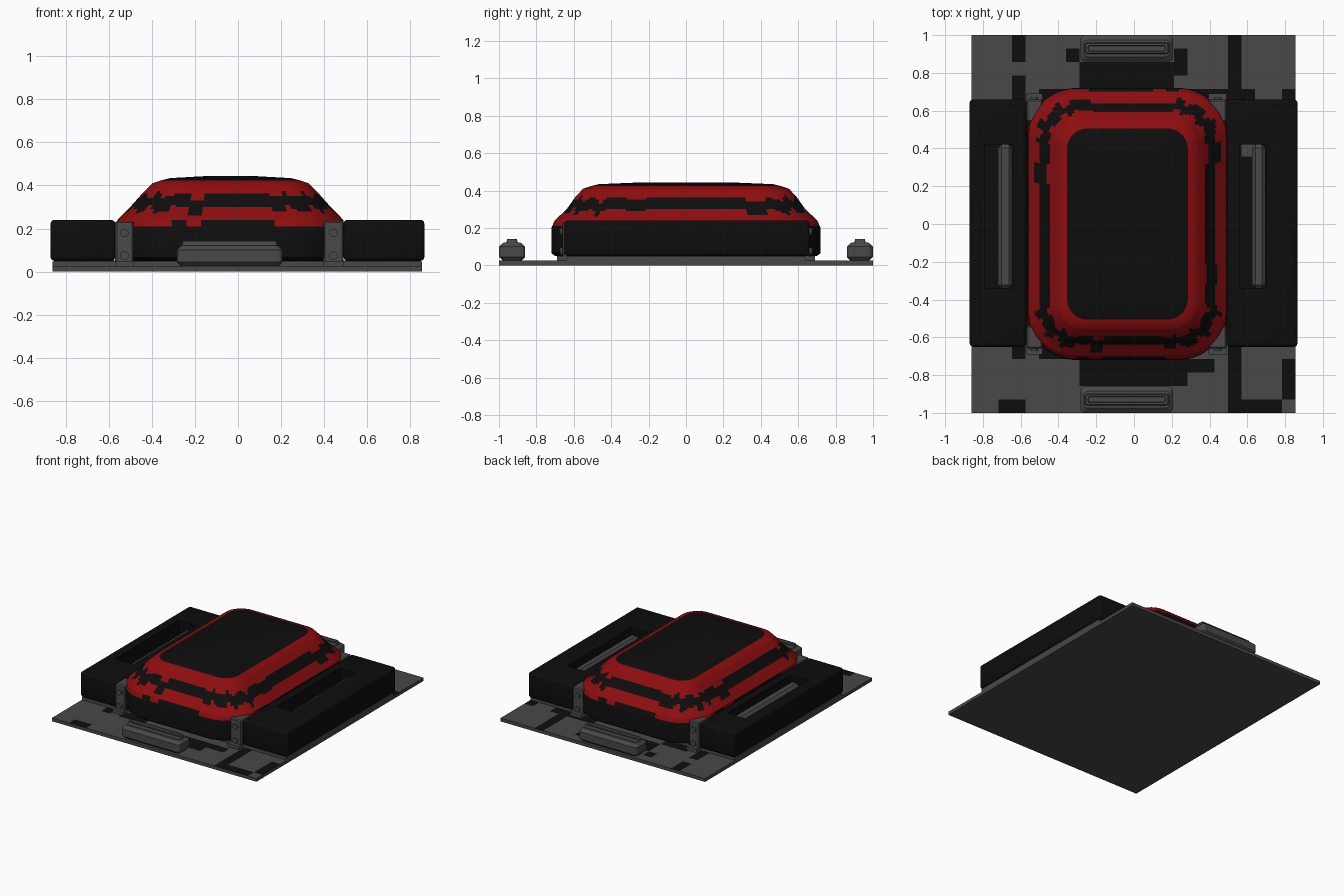
import bpy, bmesh, math
from mathutils import Vector

if "Cube" in bpy.data.objects:
    bpy.data.objects.remove(bpy.data.objects["Cube"])


def mat(name, rgb):
    m = bpy.data.materials.new(name)
    m.diffuse_color = (*rgb, 1)
    m.use_nodes = True
    m.node_tree.nodes["Principled BSDF"].inputs["Base Color"].default_value = m.diffuse_color
    return m


GREY = mat("dark grey", (0.065, 0.065, 0.065))
BLACK = mat("black", (0.004, 0.004, 0.004))
RED = mat("deep red", (0.27, 0.004, 0.005))
CX = -0.035  # centre line of the raised body


def finish(name, bm, mats, smooth=False):
    bmesh.ops.recalc_face_normals(bm, faces=bm.faces)
    me = bpy.data.meshes.new(name)
    bm.to_mesh(me)
    bm.free()
    for m in mats:
        me.materials.append(m)
    ob = bpy.data.objects.new(name, me)
    bpy.context.collection.objects.link(ob)
    if smooth:
        bpy.ops.object.select_all(action='DESELECT')
        ob.select_set(True)
        bpy.context.view_layer.objects.active = ob
        bpy.ops.object.shade_smooth_by_angle(angle=math.radians(35))
    return ob


def box(name, x, y, z, m, bevel=0.0, segments=1):
    bm = bmesh.new()
    bmesh.ops.create_cube(bm, size=1)
    for v in bm.verts:
        v.co = Vector([(a + b) / 2 + c * (b - a) for (a, b), c in zip((x, y, z), v.co)])
    if bevel:
        bmesh.ops.bevel(bm, geom=bm.edges[:], offset=bevel, segments=segments,
                        affect='EDGES', profile=0.5)
    return finish(name, bm, [m], segments > 1)


def rounded_rect(hx, hy, r, corner=14, side=8):
    """Outline points, each with a flag for lying on a corner arc."""
    pts = []
    for k, (sx, sy) in enumerate([(1, 1), (-1, 1), (-1, -1), (1, -1)]):
        for i in range(corner + 1):
            a = math.pi / 2 * (k + i / corner)
            pts.append((sx * (hx - r) + r * math.cos(a), sy * (hy - r) + r * math.sin(a), i < corner))
        nxt = [(-1, 1), (-1, -1), (1, -1), (1, 1)][k]
        a = math.pi / 2 * (k + 1)
        ex, ey = nxt[0] * (hx - r) + r * math.cos(a), nxt[1] * (hy - r) + r * math.sin(a)
        px, py, _ = pts[-1]
        for i in range(1, side):
            t = i / side
            pts.append((px + (ex - px) * t, py + (ey - py) * t, i in (1, side - 1)))
    return pts


def loft(name, rings, rule, mats, cx=0, cy=0, smooth=True, **kw):
    bm = bmesh.new()
    loops = []
    for hx, hy, r, z in rings:
        pts = rounded_rect(hx, hy, r, **kw)
        loops.append([bm.verts.new((cx + p[0], cy + p[1], z)) for p in pts])
    n = len(pts)
    for a, b in zip(loops, loops[1:]):
        for i in range(n):
            j = (i + 1) % n
            f = bm.faces.new((a[i], a[j], b[j], b[i]))
            f.material_index = rule((a[i].co.z + b[i].co.z) / 2, i, pts[i][2])
    bm.faces.new(loops[0][::-1])
    bm.faces.new(loops[-1])
    return finish(name, bm, mats, smooth)


# Base plate: a grid of square tiles, some of them black
NX, NY = 24, 28
TILES = [(3, 4, 26, 28), (3, 4, 23, 25), (7, 8, 26, 27), (8, 15, 24, 26), (15, 16, 25, 27),
         (19, 20, 24, 28), (16, 20, 23, 24), (20, 21, 23, 24), (23, 24, 23, 24), (5, 8, 23, 24),
         (8, 16, 2, 4), (16, 18, 3, 4), (19, 20, 0, 5), (20, 23, 0, 1), (23, 24, 1, 4),
         (2, 4, 0, 1), (3, 4, 4, 5), (5, 8, 4, 5)]
bm = bmesh.new()
bmesh.ops.create_grid(bm, x_segments=NX, y_segments=NY, size=1)
for v in bm.verts:
    v.co = Vector((-0.0025 + v.co.x * 0.8575, v.co.y, 0.025))
for f in bm.faces:
    c = f.calc_center_median()
    i, j = int((c.x + 0.86) / 1.715 * NX), int((c.y + 1) / 2 * NY)
    f.material_index = int(any(a <= i < b and d <= j < e for a, b, d, e in TILES))
rim = bmesh.ops.extrude_edge_only(bm, edges=[e for e in bm.edges if e.is_boundary])["geom"]
for v in rim:
    if isinstance(v, bmesh.types.BMVert):
        v.co.z = 0
bmesh.ops.holes_fill(bm, edges=[e for e in bm.edges if e.is_boundary], sides=0)
for f in bm.faces:
    if f.calc_center_median().z < 0.02:
        f.material_index = 0
finish("base_plate", bm, [GREY, BLACK])

# Raised deck under the body and pods
box("deck", (-0.86, 0.855), (-0.64, 0.64), (0.02, 0.048), GREY)
box("deck_cover", (-0.855, 0.85), (-0.635, 0.635), (0.047, 0.052), BLACK)
box("deck_tile", (0.57, 0.64), (0.357, 0.43), (0.05, 0.054), GREY)


# Domed body with red bands that turn ragged around the corners
def paint(z, i, corner):
    w = math.sin(i * 1.35) + 0.6 * math.sin(i * 2.3 + 1) if corner else 0
    low = 0.30 + (0.016 * w - 0.012 if corner else 0)
    high = 0.362 + (0.012 * w - 0.008 if corner else 0)
    if z < (0.212 if corner else 0.236):
        return 0
    if z < low:
        return 1
    return 0 if z < high or z > 0.424 else 1


KEYS = [(0.50, 0.70, 0.24, 0.05), (0.525, 0.72, 0.26, 0.065), (0.53, 0.72, 0.26, 0.20),
        (0.524, 0.702, 0.25, 0.24), (0.465, 0.638, 0.21, 0.30), (0.41, 0.594, 0.17, 0.362),
        (0.362, 0.55, 0.13, 0.41), (0.32, 0.506, 0.11, 0.424), (0.28, 0.466, 0.09, 0.434),
        (0.12, 0.25, 0.05, 0.443)]
STEPS = [1, 1, 4, 6, 6, 4, 1, 1, 1]
rings = [KEYS[0]]
for a, b, s in zip(KEYS, KEYS[1:], STEPS):
    rings += [tuple(p + (q - p) * k / s for p, q in zip(a, b)) for k in range(1, s + 1)]
loft("domed_body", rings, paint, [BLACK, RED], cx=CX)

# Side pods, each with a slot cut through and a grip bar in the slot
for side, px, slot, bar in (("left", (-0.87, -0.57), (-0.79, -0.64), (-0.72, -0.645)),
                            ("right", (0.49, 0.865), (0.56, 0.70), (0.625, 0.695))):
    pod = box(side + "_pod", px, (-0.65, 0.66), (0.05, 0.24), BLACK, 0.018, 3)
    cutter = box(side + "_slot_cutter", slot, (-0.34, 0.42), (0.0, 0.4), BLACK)
    cutter.hide_render = True
    cutter.hide_viewport = True
    mod = pod.modifiers.new("slot", 'BOOLEAN')
    mod.operation = 'DIFFERENCE'
    mod.solver = 'EXACT'
    mod.object = cutter
    box(side + "_grip_bar", bar, (-0.34, 0.42), (0.13, 0.20), GREY, 0.018)

# Corner brackets with two bolts each, and a small foot
for sy in (-1, 1):
    for x0, x1 in ((-0.57, -0.485), (0.395, 0.49)):
        box("corner_bracket", (x0, x1), sorted((sy * 0.54, sy * 0.66)), (0.025, 0.235), GREY, 0.008)
        box("bracket_foot", (x0, x1), sorted((sy * 0.63, sy * 0.69)), (0.02, 0.05), GREY)
        for z in (0.075, 0.18):
            bm = bmesh.new()
            bmesh.ops.create_cone(bm, cap_ends=True, segments=12, radius1=0.02, radius2=0.02, depth=0.02)
            for v in bm.verts:
                v.co = Vector(((x0 + x1) / 2 + v.co.x, sy * 0.663 + v.co.z, z + v.co.y))
            finish("bracket_bolt", bm, [GREY], True)

# End handles: chamfered bars with a raised rim and sunken groove on top
for sy, name in ((-1, "front"), (1, "back")):
    H = [(0.225, 0.047, 0.02, 0.022), (0.245, 0.07, 0.025, 0.045), (0.245, 0.07, 0.025, 0.10),
         (0.225, 0.045, 0.02, 0.122), (0.222, 0.03, 0.015, 0.122), (0.218, 0.026, 0.012, 0.142),
         (0.205, 0.016, 0.008, 0.142), (0.203, 0.013, 0.006, 0.128)]
    loft(name + "_handle", H, lambda z, i, c: 0, [GREY], cx=-0.0385, cy=sy * 0.93,
         smooth=False, corner=3, side=2)
